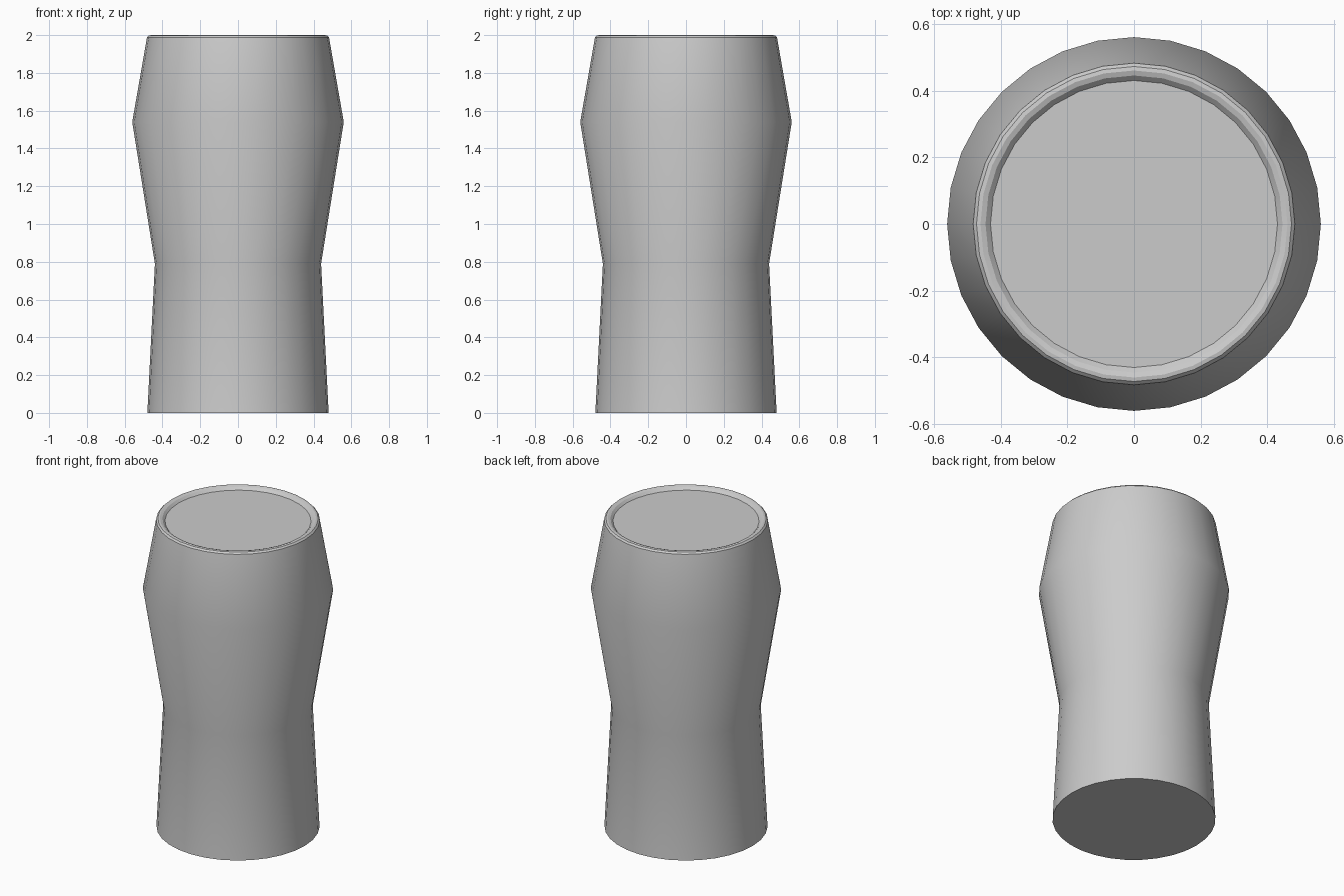
import bpy, bmesh
from math import cos, sin, pi

if "Cube" in bpy.data.objects:
    bpy.data.objects.remove(bpy.data.objects["Cube"])

SIDES = 32
# Profile (radius, height): base, waist, bulge, rounded lip, shallow recess
PROFILE = [(0.48, 0.0), (0.44, 0.79), (0.56, 1.54), (0.482, 1.988),
           (0.472, 1.998), (0.46, 2.0), (0.445, 1.995), (0.43, 1.98)]

# Revolve the profile into a closed tumbler
bm = bmesh.new()
rings = [[bm.verts.new((r * cos(2 * pi * i / SIDES), r * sin(2 * pi * i / SIDES), z))
          for i in range(SIDES)] for r, z in PROFILE]
for low, high in zip(rings, rings[1:]):
    for i in range(SIDES):
        j = (i + 1) % SIDES
        bm.faces.new((low[i], low[j], high[j], high[i]))

# Flat underside and flat top surface
bm.faces.new(rings[0][::-1])
bm.faces.new(rings[-1])

mesh = bpy.data.meshes.new("tumbler")
bm.to_mesh(mesh)
bm.free()
tumbler = bpy.data.objects.new("tumbler", mesh)
bpy.context.collection.objects.link(tumbler)

# Smooth round the body, crisp at the bulge and base
bpy.context.view_layer.objects.active = tumbler
tumbler.select_set(True)
bpy.ops.object.shade_smooth_by_angle(angle=0.33)
